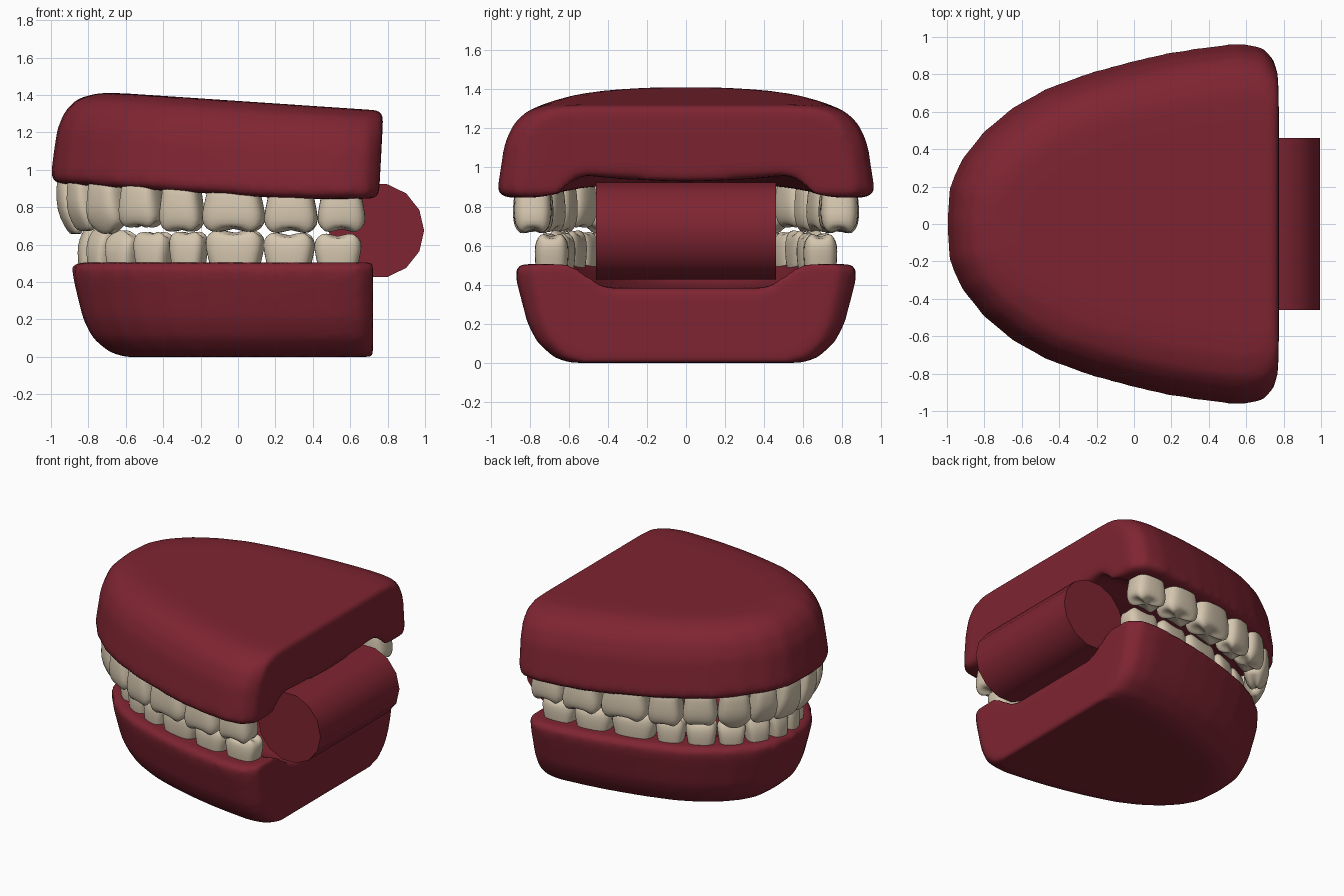
import bpy, bmesh, math
from mathutils import Vector

cube = bpy.data.objects.get("Cube")
if cube:
    bpy.data.objects.remove(cube, do_unlink=True)


def make_material(name, rgb):
    mat = bpy.data.materials.new(name)
    mat.use_nodes = True
    mat.diffuse_color = (*rgb, 1)
    bsdf = mat.node_tree.nodes["Principled BSDF"]
    bsdf.inputs["Base Color"].default_value = (*rgb, 1)
    bsdf.inputs["Roughness"].default_value = 0.6
    return mat


gum_mat = make_material("gum red", (0.21, 0.018, 0.031))
tooth_mat = make_material("tooth ivory", (0.67, 0.57, 0.43))


def finish(bm, name, mat):
    bmesh.ops.recalc_face_normals(bm, faces=bm.faces)
    mesh = bpy.data.meshes.new(name)
    bm.to_mesh(mesh)
    bm.free()
    obj = bpy.data.objects.new(name, mesh)
    bpy.context.collection.objects.link(obj)
    mesh.materials.append(mat)
    for poly in mesh.polygons:
        poly.use_smooth = True
    return obj


# Gums: a section of (reach, height) points swept around a horseshoe outline
HALF = [(-0.985, 0.2), (-0.92, 0.345), (-0.8, 0.495), (-0.64, 0.625), (-0.46, 0.725),
        (-0.22, 0.81), (0, 0.87), (0.2, 0.915), (0.4, 0.945), (0.56, 0.965),
        (0.7, 0.95), (0.775, 0.87)]
OUTLINE = [(x, -y) for x, y in reversed(HALF)] + [(-1, 0)] + HALF


def make_gum(name, section, front, back, widen, lean, rim_z, far_z):
    bm = bmesh.new()
    rows = []
    for px, py in OUTLINE:
        row = []
        for reach, h in section:
            rear = back - lean * (1 - h)
            x = rear - (0.775 - px) / 1.775 * (rear - front) * math.sqrt(reach)
            z = rim_z(x) * (1 - h) + far_z(x) * h
            row.append(bm.verts.new((x, py * widen * reach, z)))
        rows.append(row)
    for a, b in zip(rows, rows[1:]):
        for j in range(len(section) - 1):
            bm.faces.new((a[j], a[j + 1], b[j + 1], b[j]))
    bm.faces.new(rows[0] + rows[-1][::-1])
    bmesh.ops.remove_doubles(bm, verts=bm.verts, dist=0.0005)
    gum = finish(bm, name, gum_mat)
    remesh = gum.modifiers.new("Even skin", "REMESH")
    remesh.mode = "VOXEL"
    remesh.voxel_size = 0.024
    remesh.use_smooth_shade = True
    soften = gum.modifiers.new("Soft edges", "SMOOTH")
    soften.factor = 0.5
    soften.iterations = 12
    return gum


def upper_rim(x):
    return max(0.845, 0.925 - 0.065 * (x + 0.95))


make_gum("upper_gum",
         [(0, 0.17), (0.35, 0.2), (0.55, 0.24), (0.66, 0.17), (0.75, 0.01), (0.85, 0),
          (0.97, 0), (1.005, 0.06), (0.99, 0.25), (0.965, 0.57), (0.92, 0.77),
          (0.85, 0.91), (0.74, 0.985), (0.62, 1), (0, 1)],
         -1.0, 0.778, 1, 0.025, upper_rim, lambda x: 1.42 - 0.067 * (x + 0.77))
make_gum("lower_gum",
         [(0, 0.24), (0.45, 0.24), (0.55, 0.2), (0.68, 0.05), (0.75, 0), (0.85, 0),
          (0.97, 0), (1.005, 0.05), (0.99, 0.2), (0.93, 0.6), (0.87, 0.8),
          (0.77, 0.95), (0.68, 1), (0, 1)],
         -0.887, 0.722, 0.907, 0, lambda x: 0.505, lambda x: 0.0)


# Teeth: rounded-box rings from root to biting edge
def make_tooth(name, base, tip_z, tangent, outward, width, depth, edge, cusp, point, tilt):
    bm = bmesh.new()
    sides = 16
    rings = [(0, 0.78, 0.85), (0.35, 0.86, 0.95), (0.62, 1, 1),
             (0.85, 0.98, 0.5 + 0.5 * edge), (1, 0.8, edge * 0.85), (0.97, 0.4, edge * 0.4)]
    rise = tip_z - base.z
    loops = []
    for h, w, d in rings:
        loop = []
        for i in range(sides):
            a = math.tau * (i + 0.5) / sides
            c, s = math.cos(a), math.sin(a)
            u = math.copysign(abs(c) ** 0.6, c) * w * width / 2
            v = math.copysign(abs(s) ** 0.6, s) * d * depth / 2
            lift = h - max(0, h - 0.8) * (cusp * (1 + math.cos(4 * a)) + point * abs(c) * w)
            p = base + tangent * u + outward * (v + tilt * h * h)
            p.z = base.z + rise * lift
            loop.append(bm.verts.new(p))
        loops.append(loop)
    for a, b in zip(loops, loops[1:]):
        for i in range(sides):
            j = (i + 1) % sides
            bm.faces.new((a[i], a[j], b[j], b[i]))
    for loop in (loops[0], loops[-1]):
        bm.faces.new(loop)
    tooth = finish(bm, name, tooth_mat)
    tooth.modifiers.new("Rounded", "SUBSURF").levels = 1
    tooth.modifiers["Rounded"].render_levels = 1


def walk(path, distance):
    """Point and direction at a distance along a path."""
    for a, b in zip(path, path[1:]):
        step = (b - a).length
        if distance <= step:
            return a.lerp(b, distance / step), (b - a).normalized()
        distance -= step
    return path[-1], (path[-1] - path[-2]).normalized()


KINDS = ["central_incisor", "side_incisor", "canine", "first_premolar",
         "second_premolar", "first_molar", "second_molar", "third_molar"]
EDGE = [0.3, 0.3, 0.4, 0.7, 0.75, 0.85, 0.85, 0.85]
CUSP = [0, 0, 0, 0.3, 0.3, 0.4, 0.4, 0.4]
POINT = [0, 0.2, 1.2, 0.6, 0.5, 0, 0, 0]


def make_row(jaw, path, widths, depths, tips, root, tilts):
    path = [Vector((x, y)) for x, y in path]
    total = sum((b - a).length for a, b in zip(path, path[1:]))
    scale = total / sum(widths)
    start = 0
    for i, kind in enumerate(KINDS):
        width = widths[i] * scale
        here, _ = walk(path, start + width / 2)
        ahead, _ = walk(path, start + width * 0.9)
        behind, _ = walk(path, start + width * 0.1)
        start += width
        along = (ahead - behind).normalized()
        for side, sign in (("left", 1), ("right", -1)):
            tangent = Vector((along.x, along.y * sign, 0))
            outward = Vector((-along.y, along.x * sign, 0))
            base = Vector((here.x, here.y * sign, root(here.x)))
            make_tooth(f"{jaw}_{kind}_{side}", base, tips[i], tangent, outward,
                       width * 1.03, depths[i], EDGE[i], CUSP[i], POINT[i], tilts[i])


make_row("upper",
         [(-0.91, 0), (-0.89, 0.15), (-0.82, 0.31), (-0.68, 0.46), (-0.5, 0.58),
          (-0.3, 0.66), (0, 0.735), (0.3, 0.785), (0.68, 0.785)],
         [0.2, 0.18, 0.22, 0.23, 0.23, 0.33, 0.28, 0.25],
         [0.16, 0.16, 0.18, 0.2, 0.2, 0.21, 0.21, 0.2],
         [0.65, 0.665, 0.64, 0.665, 0.645, 0.655, 0.65, 0.655],
         lambda x: upper_rim(x) + 0.09,
         [-0.03, -0.02, -0.01, 0, 0, 0, 0, 0])
make_row("lower",
         [(-0.8, 0), (-0.78, 0.13), (-0.7, 0.27), (-0.58, 0.38), (-0.4, 0.49),
          (-0.2, 0.57), (0.1, 0.635), (0.4, 0.685), (0.66, 0.69)],
         [0.14, 0.16, 0.18, 0.2, 0.19, 0.3, 0.26, 0.24],
         [0.14, 0.14, 0.16, 0.18, 0.18, 0.19, 0.19, 0.18],
         [0.7, 0.69, 0.69, 0.69, 0.69, 0.69, 0.675, 0.67],
         lambda x: 0.42,
         [0, 0, 0, 0, 0, 0, 0, 0])

# Hinge roller lying across the back
bpy.ops.mesh.primitive_cylinder_add(vertices=14, radius=0.255, depth=0.92,
                                    location=(0.74, 0, 0.675),
                                    rotation=(math.pi / 2, math.pi / 2, 0))
roller = bpy.context.object
roller.name = "back_roller"
roller.data.materials.append(gum_mat)
bpy.ops.object.shade_smooth_by_angle(angle=math.radians(40))
